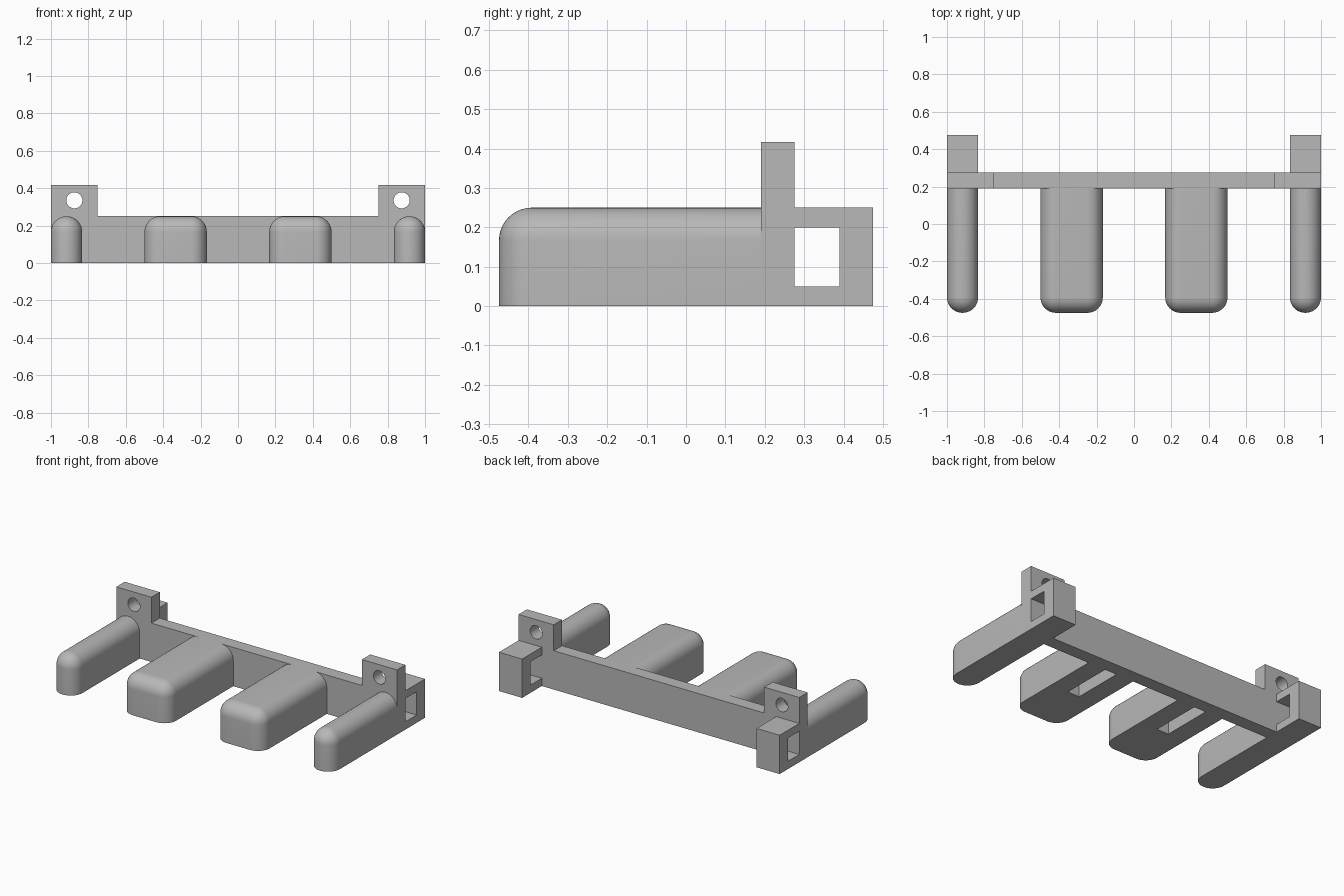
import bpy, bmesh, math

cube = bpy.data.objects.get("Cube")
if cube:
    bpy.data.objects.remove(cube, do_unlink=True)

GREY = (0.48, 0.48, 0.48, 1)
mat = bpy.data.materials.new("grey plastic")
mat.use_nodes = True
mat.diffuse_color = GREY
mat.node_tree.nodes["Principled BSDF"].inputs["Base Color"].default_value = GREY

FRONT, BACK = -0.475, 0.475
PLATE_FRONT, PLATE_BACK = 0.19, 0.275
HEIGHT, TAB_TOP = 0.25, 0.417
RADIUS = 1 / 12


def make(name, bm):
    bmesh.ops.remove_doubles(bm, verts=bm.verts, dist=0.0001)
    bmesh.ops.recalc_face_normals(bm, faces=bm.faces)
    mesh = bpy.data.meshes.new(name)
    bm.to_mesh(mesh)
    bm.free()
    mesh.materials.append(mat)
    ob = bpy.data.objects.new(name, mesh)
    bpy.context.collection.objects.link(ob)
    return ob


def extrude(name, points, offset):
    bm = bmesh.new()
    face = bm.faces.new([bm.verts.new(p) for p in points])
    new = bmesh.ops.extrude_face_region(bm, geom=[face])["geom"]
    verts = [v for v in new if isinstance(v, bmesh.types.BMVert)]
    bmesh.ops.translate(bm, verts=verts, vec=offset)
    return make(name, bm)


def activate(ob):
    bpy.ops.object.select_all(action="DESELECT")
    ob.select_set(True)
    bpy.context.view_layer.objects.active = ob


def cut(ob, cutter):
    mod = ob.modifiers.new("cut", "BOOLEAN")
    mod.operation, mod.solver, mod.object = "DIFFERENCE", "EXACT", cutter
    activate(ob)
    bpy.ops.object.modifier_apply(modifier=mod.name)
    bpy.data.objects.remove(cutter, do_unlink=True)


def smooth(ob):
    activate(ob)
    bpy.ops.object.shade_smooth_by_angle(angle=math.radians(35))


def finger(name, cx, width, steps=10):
    """Block with rounded front corners and top edges, lofted from outlines."""
    half = width / 2 - RADIUS
    angles = [math.pi / 2 * i / steps for i in range(steps + 1)]
    levels = [(0, RADIUS)]
    levels += [(HEIGHT - RADIUS + RADIUS * math.sin(a), RADIUS * math.cos(a)) for a in angles]
    bm = bmesh.new()
    rings = []
    for z, r in levels:
        left = [(cx - half - r * math.cos(a), FRONT + RADIUS - r * math.sin(a)) for a in angles]
        right = [(2 * cx - x, y) for x, y in reversed(left)]
        outline = [(left[0][0], PLATE_FRONT)] + left + right + [(right[-1][0], PLATE_FRONT)]
        rings.append([bm.verts.new((x, y, z)) for x, y in outline])
    for low, high in zip(rings, rings[1:]):
        for i in range(len(low)):
            j = (i + 1) % len(low)
            bm.faces.new((low[i], low[j], high[j], high[i]))
    bm.faces.new(rings[0])
    if half > 0.001:
        # Flat top between the two rounded edges
        top = rings[-1]
        bm.faces.new((top[0], top[1], top[-2], top[-1]))
    return make(name, bm)


# Back plate with a raised screw tab at each end
half_outline = [(1, 0), (1, TAB_TOP), (0.75, TAB_TOP), (0.75, HEIGHT)]
outline = half_outline + [(-x, z) for x, z in reversed(half_outline)]
plate = extrude("back_plate", [(x, PLATE_FRONT, z) for x, z in outline],
                (0, PLATE_BACK - PLATE_FRONT, 0))

# Rear bracket: C-shaped side profile with a square window
bracket = [(PLATE_BACK, 0), (BACK, 0), (BACK, HEIGHT), (PLATE_BACK, HEIGHT),
           (PLATE_BACK, 0.2), (0.39, 0.2), (0.39, 0.05), (PLATE_BACK, 0.05)]

for side, s in (("left", 1), ("right", -1)):
    # Screw hole through the tab
    hole = [(s * 0.875 + 0.043 * math.cos(math.tau * i / 40), 0.1,
             0.335 + 0.043 * math.sin(math.tau * i / 40)) for i in range(40)]
    cut(plate, extrude("hole_cutter", hole, (0, 0.3, 0)))

    extrude(side + "_rear_bracket", [(s * 0.835, y, z) for y, z in bracket], (s * 0.165, 0, 0))

    smooth(finger(side + "_outer_finger", s * (1 - RADIUS), 2 * RADIUS))

    # Wide finger with a slot in its underside
    wide = finger(side + "_inner_finger", s / 3, 1 / 3)
    slot = [(s / 3 + dx, y, -0.1) for dx, y in
            ((-0.042, -0.142), (0.042, -0.142), (0.042, 0.25), (-0.042, 0.25))]
    cut(wide, extrude("slot_cutter", slot, (0, 0, 0.1 + HEIGHT - RADIUS)))
    smooth(wide)

smooth(plate)
